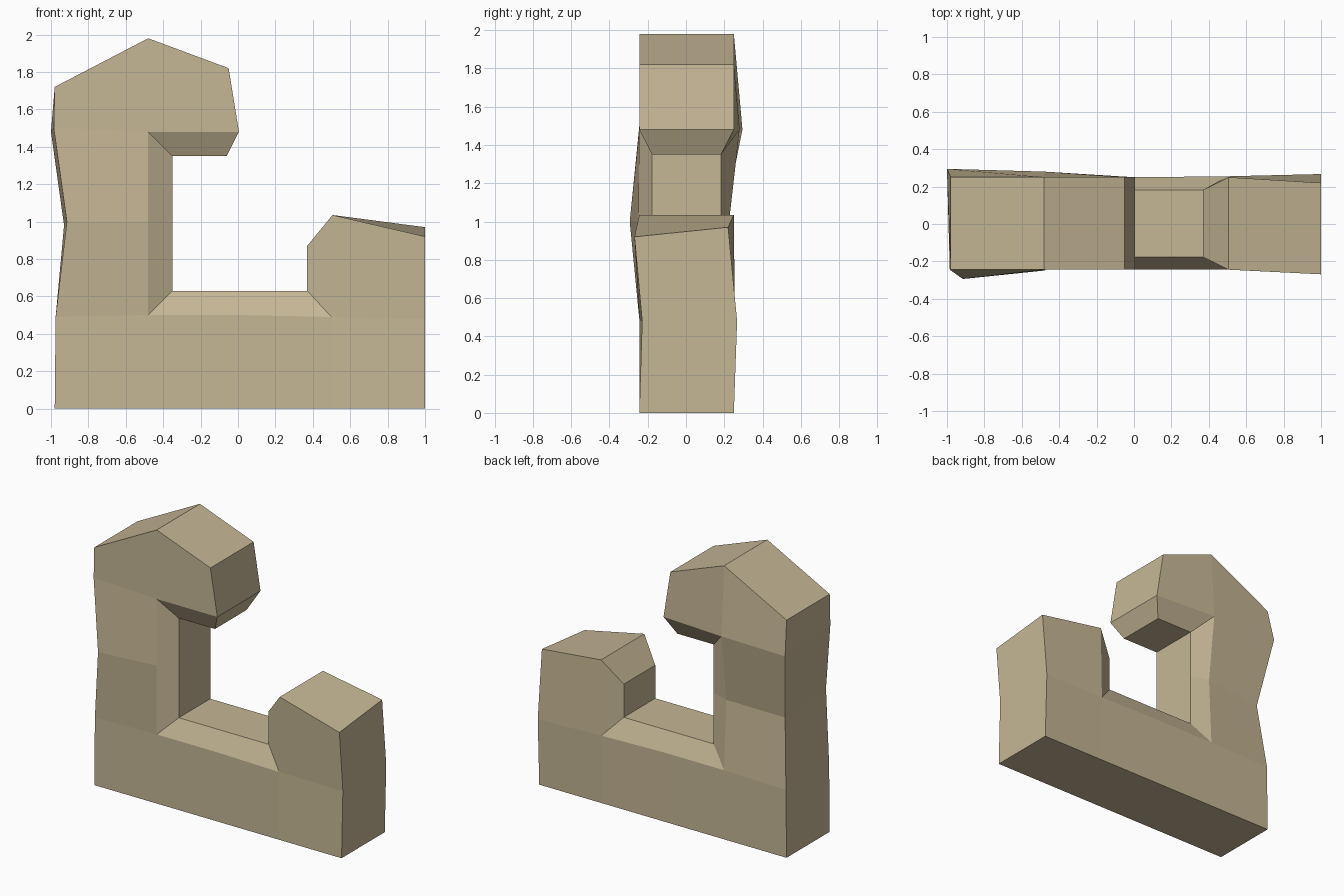
import bpy
import bmesh

if "Cube" in bpy.data.objects:
    bpy.data.objects.remove(bpy.data.objects["Cube"])

# Sandy stone, one colour throughout
stone = bpy.data.materials.new("sandstone")
stone.diffuse_color = (0.56, 0.47, 0.30, 1)
stone.use_nodes = True
stone.node_tree.nodes["Principled BSDF"].inputs["Base Color"].default_value = stone.diffuse_color

# Wall outline and block corners in the x-z plane
OUTER = dict(
    b0=(-.98, 0), b1=(-.48, 0), b2=(.01, 0), b3=(.5, 0), b4=(1, 0),
    r0=(-.975, .49), r1=(-.48, .5), r2=(.01, .5), r3=(.5, .49), r4=(1, .48),
    m0=(-.92, .99), m1=(-.48, 1), h0=(-.99, 1.49), h1=(-.48, 1.48), h2=(.005, 1.48),
    t0=(-.98, 1.72), t1=(-.48, 1.98), t2=(-.05, 1.82),
    s3=(.505, 1.035), s4=(1, .945))
# Recessed lip of the window opening
INNER = dict(
    i1=(-.35, .63), i2=(.01, .63), i3=(.37, .63), k1=(-.35, 1),
    j1=(-.35, 1.35), j2=(-.06, 1.35), e3=(.37, .87))
# Uneven corners, as offsets (x, y, z) on each side
FRONT = dict(m0=(.005, -.05, .01), m1=(0, -.005, 0), h0=(.005, 0, .01),
             r4=(0, .015, 0), s4=(0, -.025, -.025))
BACK = dict(m0=(-.01, -.055, -.01), m1=(0, -.025, 0), h0=(-.01, .045, -.01),
            h1=(0, .03, 0), r4=(0, .017, 0), r3=(0, .005, 0), s4=(0, -.03, .025))
# Blocks of the wall face, then the sloping window surround
PATCHES = ("b0b1r1r0 b1b2r2r1 b2b3r3r2 b3b4r4r3 r0r1m1m0 m0m1h1h0 h0h1t1t0 "
           "h1h2t2t1 r3r4s4s3 "
           "r1r2i2i1 r2r3i3i2 r1i1k1m1 m1k1j1h1 h1j1j2h2 r3s3e3i3").split()

bm = bmesh.new()


def build_side(sign, offsets):
    verts = {}
    for points, depth in ((OUTER, .247), (INNER, .18)):
        for name, (x, z) in points.items():
            dx, dy, dz = offsets.get(name, (0, 0, 0))
            verts[name] = bm.verts.new((x + dx, .003 + sign * depth + dy, z + dz))
    for patch in PATCHES:
        bm.faces.new([verts[patch[i:i + 2]] for i in range(0, 8, 2)])
    return verts


front = build_side(-1, FRONT)
back = build_side(1, BACK)

# Rim joining the front to the back along every open edge
name_of = {v: n for n, v in front.items()}
rim = [e for e in bm.edges if e.is_boundary and e.verts[0] in name_of]
for edge in rim:
    a, b = edge.verts
    bm.faces.new((a, b, back[name_of[b]], back[name_of[a]]))
bmesh.ops.recalc_face_normals(bm, faces=bm.faces)

mesh = bpy.data.meshes.new("ruined_window_wall")
bm.to_mesh(mesh)
bm.free()
mesh.materials.append(stone)
wall = bpy.data.objects.new("ruined_window_wall", mesh)
bpy.context.collection.objects.link(wall)
